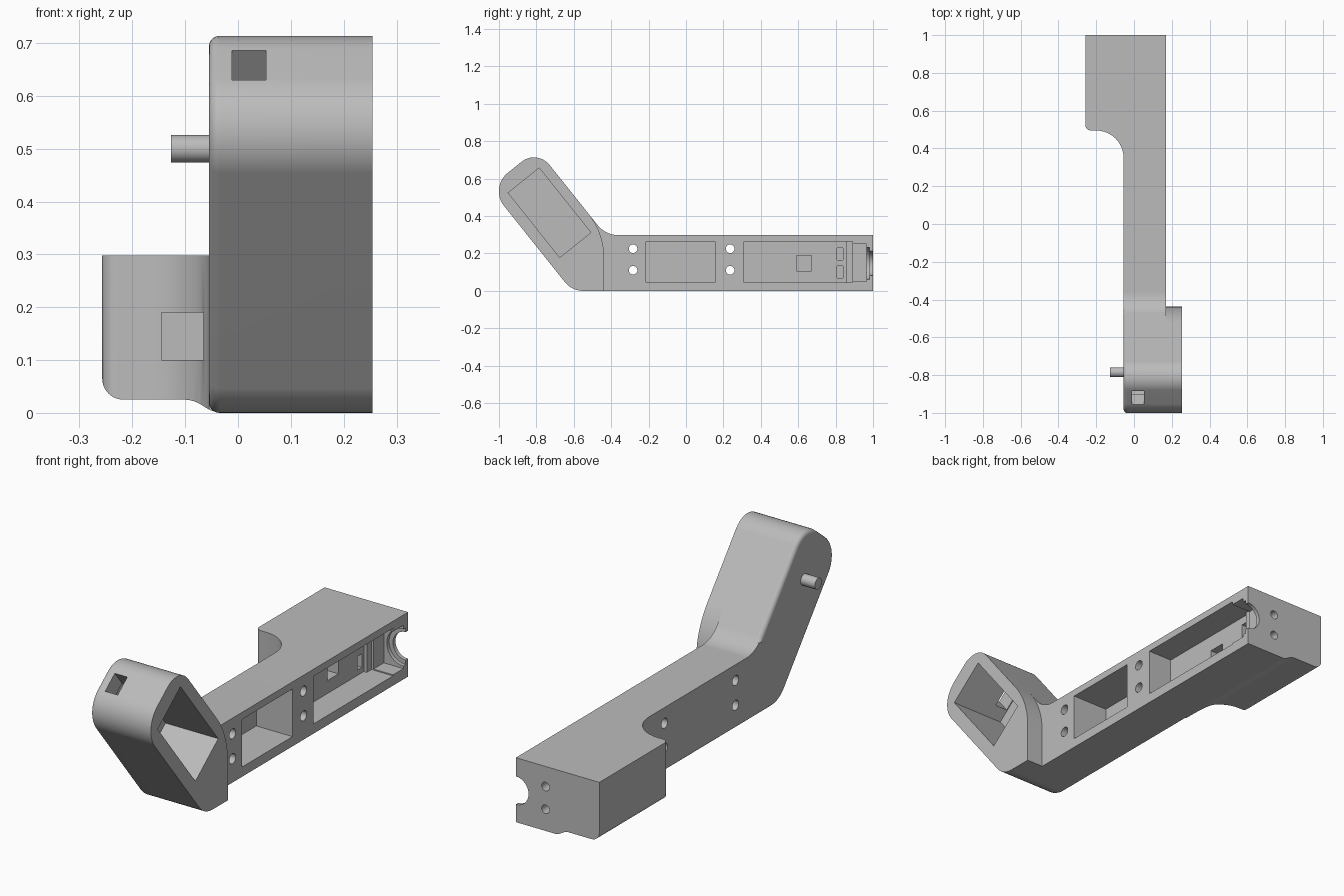
import bpy, bmesh, math
from mathutils import Vector, Matrix

cube = bpy.data.objects.get("Cube")
if cube:
    bpy.data.objects.remove(cube, do_unlink=True)

grey = bpy.data.materials.new("light grey plastic")
grey.use_nodes = True
GREY = (0.5, 0.5, 0.5, 1)
grey.diffuse_color = GREY
for node in grey.node_tree.nodes:
    if node.type == 'BSDF_PRINCIPLED':
        node.inputs["Base Color"].default_value = GREY

TILT = math.radians(38.6)          # lean of the raised head
ROT = Matrix.Rotation(TILT, 4, 'X')


def head_point(n, u):
    """Side-plane point from head coordinates: n across, u along."""
    c, s = math.cos(TILT), math.sin(TILT)
    return (n * c - u * s, n * s + u * c)


def rounded(corners, segments=10):
    """Outline from corners; a third value is the corner radius."""
    out = []
    for i, corner in enumerate(corners):
        p = Vector(corner[:2])
        if len(corner) < 3:
            out.append(p)
            continue
        r = corner[2]
        a = (Vector(corners[i - 1][:2]) - p).normalized()
        b = (Vector(corners[(i + 1) % len(corners)][:2]) - p).normalized()
        half = a.angle(b) / 2
        centre = p + (a + b).normalized() * (r / math.sin(half))
        reach = r / math.tan(half)
        start = (p + a * reach - centre).normalized()
        end = (p + b * reach - centre).normalized()
        out += [centre + start.slerp(end, k / segments) * r
                for k in range(segments + 1)]
    return out


def finish(name, bm):
    bmesh.ops.recalc_face_normals(bm, faces=bm.faces[:])
    mesh = bpy.data.meshes.new(name)
    bm.to_mesh(mesh)
    bm.free()
    mesh.materials.append(grey)
    ob = bpy.data.objects.new(name, mesh)
    bpy.context.collection.objects.link(ob)
    return ob


def prism(name, outline, axis, lo, hi, bevel_rule=None, radius=0.02):
    """Extrude an outline along an axis, optionally rounding chosen edges."""
    bm = bmesh.new()

    def place(p, d):
        co = [p[0], p[1]]
        co.insert(axis, d)
        return bm.verts.new(co)
    bottom = [place(p, lo) for p in outline]
    top = [place(p, hi) for p in outline]
    bm.faces.new(bottom)
    bm.faces.new(top[::-1])
    for i in range(len(outline)):
        j = (i + 1) % len(outline)
        bm.faces.new((bottom[i], top[i], top[j], bottom[j]))
    bmesh.ops.recalc_face_normals(bm, faces=bm.faces[:])
    if bevel_rule:
        edges = [e for e in bm.edges if bevel_rule(*[v.co for v in e.verts])]
        bmesh.ops.bevel(bm, geom=edges, offset=radius, segments=5,
                        profile=0.5, affect='EDGES')
    return finish(name, bm)


def box(x, y, z, matrix=None):
    """Box from (low, high) ranges."""
    bm = bmesh.new()
    bmesh.ops.create_cube(bm, size=1)
    ranges = (x, y, z)
    for v in bm.verts:
        v.co = [lo + (c + 0.5) * (hi - lo) for c, (lo, hi) in zip(v.co, ranges)]
    if matrix:
        bm.transform(matrix)
    return finish("box", bm)


def rod(name, axis, lo, hi, centre, r):
    circle = [(centre[0] + r * math.cos(k * math.pi / 16),
               centre[1] + r * math.sin(k * math.pi / 16)) for k in range(32)]
    return prism(name, circle, axis, lo, hi)


def combine(ob, other, operation):
    mod = ob.modifiers.new("shape", 'BOOLEAN')
    mod.operation, mod.object, mod.solver = operation, other, 'EXACT'
    bpy.context.view_layer.objects.active = ob
    bpy.ops.object.modifier_apply(modifier=mod.name)
    bpy.data.objects.remove(other, do_unlink=True)


# Main dimensions
SIDE, FACE, OUTER, HEIGHT = -0.055, 0.17, 0.255, 0.298
FRONT_N, BACK_N, END_U = -0.477, -0.15, 1.088
head_end = [(*head_point(BACK_N, END_U), 0.106),
            (*head_point(FRONT_N, END_U), 0.126),
            (FRONT_N / math.cos(TILT), 0, 0.125)]
knee_y = (BACK_N - HEIGHT * math.sin(TILT)) / math.cos(TILT)
plate_y = -0.438
plate_z = (BACK_N - plate_y * math.cos(TILT)) / math.sin(TILT)


def soft_rim(a, b):
    mid = (a + b) / 2
    on_side = max(a.x, b.x) < SIDE + 0.001
    return on_side and (mid.y < -0.45 or mid.z < 0.01)


# Bent bar with raised head
body = prism("bent_body",
             rounded([(1, 0), (1, HEIGHT), (knee_y, HEIGHT, 0.14)] + head_end),
             0, SIDE, FACE, soft_rim)

# Thicker outer part of the head
plate = prism("head_plate",
              rounded([(plate_y, 0), (plate_y, plate_z, 0.37)] + head_end),
              0, FACE, OUTER)
combine(body, plate, 'UNION')

# Wide rear block with stepped underside and scooped front corner
block = prism("rear_block",
              rounded([(0.1, 0), (-0.045, 0, 0.06), (-0.085, 0.025, 0.06),
                       (-0.257, 0.025, 0.04), (-0.257, HEIGHT), (0.1, HEIGHT)]),
              1, 0.3, 1)
scoop = prism("scoop",
              rounded([(-0.4, 0.2), (SIDE, 0.2), (SIDE, 0.495, 0.145),
                       (-0.2575, 0.495, 0.03), (-0.2575, 0.55), (-0.4, 0.55)]),
              2, -0.1, 0.5)
combine(block, scoop, 'DIFFERENCE')
combine(body, block, 'UNION')

# Head pocket and the square window in the head's end
cutters = [
    box((-0.015, 0.3), (-0.416, -0.203), (0.561, 1.003), ROT),
    box((-0.011, 0.053), (-0.353, -0.263), (0.95, 1.15), ROT),
    # Bar pocket, then the stepped rear pocket
    box((-0.015, 0.3), (-0.215, 0.155), (0.045, 0.265)),
    box((0.045, 0.3), (0.31, 0.855), (0.045, 0.265)),
    box((0.06, 0.3), (0.85, 0.89), (0.045, 0.265)),
    box((0.07, 0.3), (0.88, 0.965), (0.05, 0.25)),
    # Square cable channel from the scoop into the rear pocket
    box((-0.145, -0.065), (0.3, 0.67), (0.1, 0.19)),
    box((-0.145, 0.06), (0.59, 0.67), (0.105, 0.19)),
    # Stepped round notch through the back wall
    rod("notch", 1, 0.9, 1.1, (FACE, 0.147), 0.065),
    rod("notch", 1, 0.9, 0.982, (FACE, 0.147), 0.085),
]
# Two slots in the rear pocket floor
for z in (0.07, 0.165):
    cutters.append(box((0, 0.06), (0.807, 0.84), (z, z + 0.063)))
# Screw holes through the bar and blind holes in the back
for z in (0.11, 0.225):
    for y in (-0.283, 0.236):
        cutters.append(rod("hole", 0, -0.2, 0.3, (y, z), 0.023))
for z in (0.1, 0.205):
    cutters.append(rod("hole", 1, 0.92, 1.1, (0.018, z), 0.02))
for cutter in cutters:
    combine(body, cutter, 'DIFFERENCE')

# Side pin on the head
pin = rod("side_pin", 0, -0.127, SIDE + 0.02, (-0.785, 0.5), 0.026)

# Smooth curves, crisp edges
for ob in (body, pin):
    bpy.ops.object.select_all(action='DESELECT')
    ob.select_set(True)
    bpy.context.view_layer.objects.active = ob
    bpy.ops.object.shade_smooth_by_angle(angle=math.radians(30))
    weighted = ob.modifiers.new("even_shading", 'WEIGHTED_NORMAL')
    weighted.keep_sharp = True
